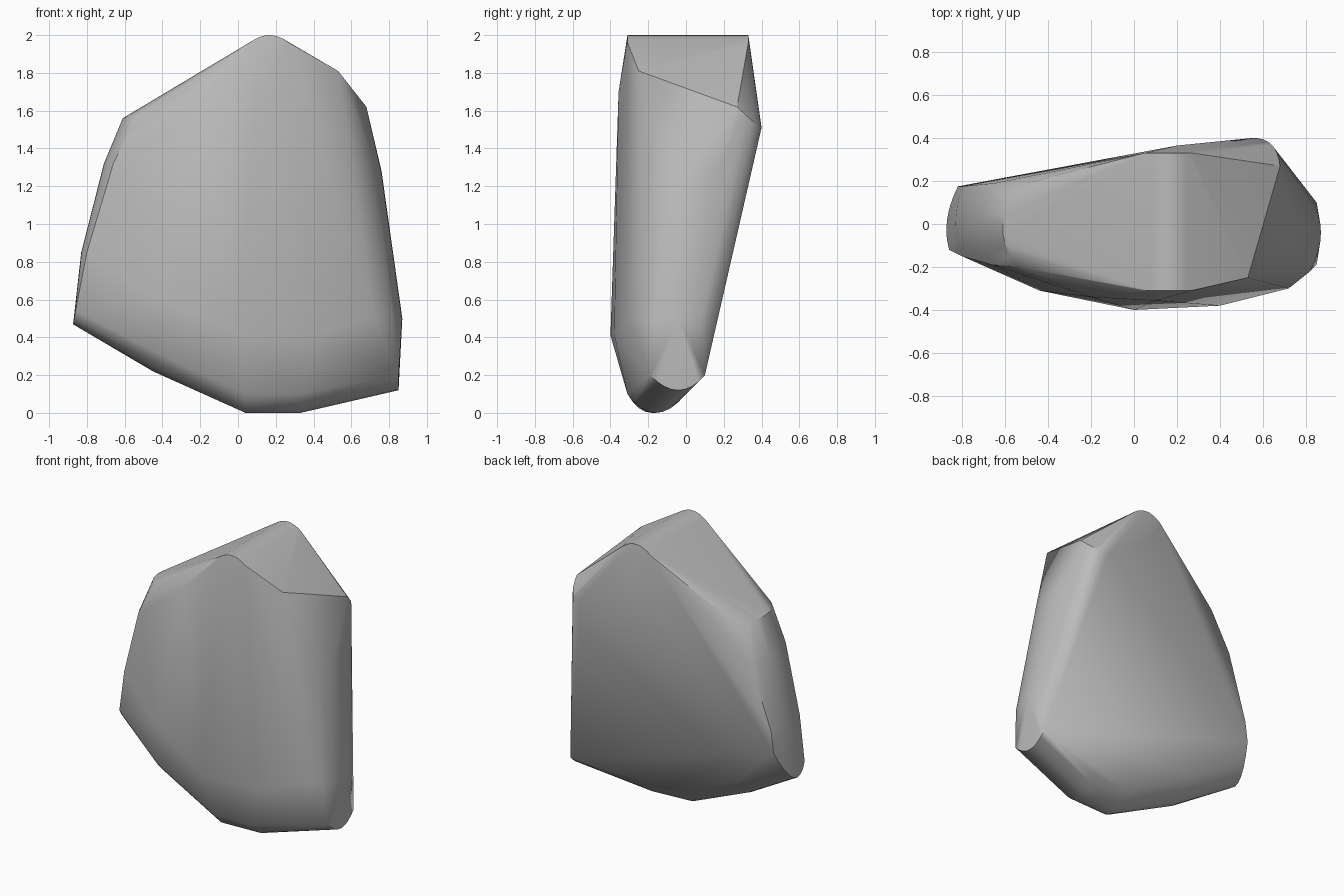
import bpy
import bmesh
import math
from mathutils import Vector

default_cube = bpy.data.objects.get("Cube")
if default_cube:
    bpy.data.objects.remove(default_cube, do_unlink=True)


def bend(start, middle, end, steps=8):
    """Points on a smooth curve that passes through three given points."""
    start, middle, end = Vector(start), Vector(middle), Vector(end)
    control = middle * 2 - (start + end) / 2
    points = []
    for step in range(steps + 1):
        t = step / steps
        points.append(start * (1 - t) ** 2 + control * 2 * t * (1 - t) + end * t ** 2)
    return points


# Rounded rims, each running from the front of the stone to its back
rims = [
    # underside, from the left-hand end to the right-hand end
    ((-.86, -.12, .54), (-.87, .02, .48), (-.82, .175, .7)),
    ((-.45, -.28, .33), (-.45, -.1, .22), (-.45, .06, .36)),
    ((.04, -.31, .1), (.04, -.18, 0), (.04, -.02, .1)),
    ((.33, -.31, .1), (.33, -.16, 0), (.33, 0, .1)),
    ((.85, -.19, .2), (.85, -.04, .12), (.85, .1, .2)),
    # side at low x, going up
    ((-.8, -.15, .85), (-.83, 0, .85), (-.8, .175, .85)),
    ((-.66, -.19, 1.32), (-.71, 0, 1.32), (-.65, .19, 1.3)),
    ((-.54, -.2, 1.57), (-.61, 0, 1.56), (-.5, .19, 1.57)),
    # side at high x, going up
    ((.82, -.22, .5), (.87, -.04, .5), (.82, .12, .5)),
    ((.7, -.16, 1.3), (.76, .05, 1.28), (.7, .28, 1.3)),
]

# Crest arcs at the front and back of the summit
for depth in (-.31, .33):
    rims.append(((.05, depth, 1.95), (.16, depth, 2), (.27, depth, 1.96)))

# Back shoulder
rims.append(((.55, .4, 1.51), (.64, .37, 1.53), (.68, .27, 1.62)))

# Corners of the front face and its lower chamfer, then the upper shoulder
corners = [
    (-.44, -.31, .62), (0, -.4, .41), (.4, -.38, .41), (.72, -.3, .51),
    (-.2, -.34, 1.68), (.1, -.357, 1.7), (.53, -.25, 1.81), (.2, .365, 1.74),
]

# Stone body: the tight skin around every rim and corner
bm = bmesh.new()
for point in corners + [p for rim in rims for p in bend(*rim)]:
    bm.verts.new(point)
bmesh.ops.convex_hull(bm, input=bm.verts)
loose = [v for v in bm.verts if not v.link_faces]
bmesh.ops.delete(bm, geom=loose, context="VERTS")
bmesh.ops.remove_doubles(bm, verts=bm.verts, dist=.004)
bmesh.ops.dissolve_limit(bm, angle_limit=math.radians(1), verts=bm.verts, edges=bm.edges)
bmesh.ops.recalc_face_normals(bm, faces=bm.faces)
mesh = bpy.data.meshes.new("rock")
bm.to_mesh(mesh)
bm.free()

rock = bpy.data.objects.new("rock", mesh)
bpy.context.collection.objects.link(rock)

# Plain stone colour
stone = bpy.data.materials.new("stone grey")
stone.use_nodes = True
colour = (.5, .5, .5, 1)
stone.diffuse_color = colour
stone.node_tree.nodes["Principled BSDF"].inputs["Base Color"].default_value = colour
mesh.materials.append(stone)

# Soft rims, crisp corners
bpy.ops.object.select_all(action="DESELECT")
rock.select_set(True)
bpy.context.view_layer.objects.active = rock
bpy.ops.object.shade_smooth_by_angle(angle=math.radians(30))
